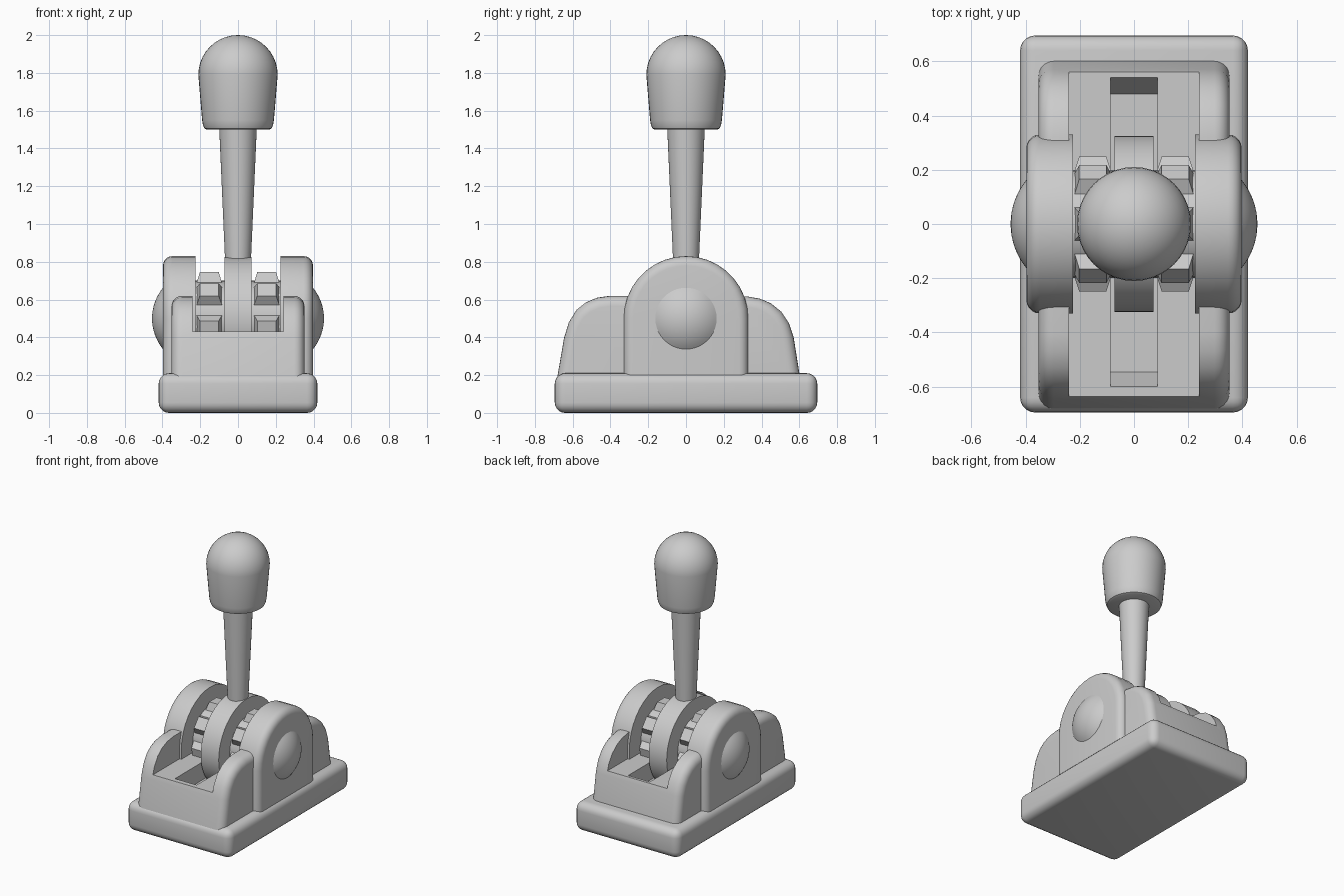
import bpy, bmesh
from math import pi, cos, sin, radians
from mathutils import Matrix

if "Cube" in bpy.data.objects:
    bpy.data.objects.remove(bpy.data.objects["Cube"])


def finish(name, bm, angle=40):
    bmesh.ops.recalc_face_normals(bm, faces=bm.faces)
    me = bpy.data.meshes.new(name)
    bm.to_mesh(me)
    bm.free()
    ob = bpy.data.objects.new(name, me)
    bpy.context.collection.objects.link(ob)
    smooth(ob, angle)
    return ob


def smooth(ob, angle=40):
    bpy.ops.object.select_all(action='DESELECT')
    ob.select_set(True)
    bpy.context.view_layer.objects.active = ob
    bpy.ops.object.shade_smooth_by_angle(angle=radians(angle))


def apply(ob, kind, **settings):
    mod = ob.modifiers.new(kind, kind)
    for key, value in settings.items():
        setattr(mod, key, value)
    bpy.context.view_layer.objects.active = ob
    bpy.ops.object.modifier_apply(modifier=mod.name)


def prism(name, profile, x0, x1, bevel=0, sides=()):
    """Extrude a (y, z) profile along x, rounding the rims listed in sides."""
    bm = bmesh.new()
    face = bm.faces.new([bm.verts.new((x0, y, z)) for y, z in profile])
    new = bmesh.ops.extrude_face_region(bm, geom=[face])['geom']
    bmesh.ops.translate(bm, vec=(x1 - x0, 0, 0),
                        verts=[v for v in new if isinstance(v, bmesh.types.BMVert)])
    low = min(z for _, z in profile) + 1e-4
    rim = [e for e in bm.edges
           if any(all(abs(v.co.x - s) < 1e-4 for v in e.verts) for s in sides)
           and not all(v.co.z < low for v in e.verts)]
    if rim:
        bmesh.ops.bevel(bm, geom=rim, offset=bevel, segments=5, profile=0.5, affect='EDGES')
    return finish(name, bm)


def lathe(name, profile, matrix=Matrix(), steps=40):
    """Spin an (r, h) profile about z; ends are capped or meet the axis."""
    bm = bmesh.new()
    vs = [bm.verts.new((r, 0, h)) for r, h in profile]
    es = [bm.edges.new(p) for p in zip(vs, vs[1:])]
    bmesh.ops.spin(bm, geom=vs + es, cent=(0, 0, 0), axis=(0, 0, 1),
                   angle=2 * pi, steps=steps, use_duplicate=False)
    bmesh.ops.remove_doubles(bm, verts=bm.verts, dist=1e-4)
    bmesh.ops.transform(bm, matrix=matrix, verts=bm.verts)
    return finish(name, bm)


AXLE = Matrix.Translation((0, 0, 0.5)) @ Matrix.Rotation(pi / 2, 4, 'Y')

# Rounded base slab
bm = bmesh.new()
bmesh.ops.create_cube(bm, size=1, matrix=Matrix.Translation((0, 0, 0.105))
                      @ Matrix.Diagonal((0.84, 1.39, 0.21, 1)))
bmesh.ops.bevel(bm, geom=bm.edges[:], offset=0.055, segments=5, profile=0.5, affect='EDGES')
finish("base", bm)

# Housing with open channel and lever slot
body = prism("housing", [(-0.683, 0.18), (-0.645, 0.4), (-0.62, 0.48), (-0.58, 0.545),
                         (-0.53, 0.585), (-0.47, 0.61), (-0.4, 0.62), (0.32, 0.617),
                         (0.39, 0.605), (0.45, 0.58), (0.505, 0.535), (0.545, 0.475),
                         (0.57, 0.4), (0.605, 0.18)],
             -0.352, 0.352, 0.055, (-0.352, 0.352))
channel = prism("channel_cutter", [(-1, 0.43), (1, 0.43), (1, 1), (-1, 1)], -0.24, 0.24)
slot = prism("slot_cutter", [(-0.6, 0.43), (-0.545, 0.3), (0.48, 0.3), (0.54, 0.43),
                             (0.54, 0.7), (-0.6, 0.7)], -0.087, 0.087)
for cutter in (channel, slot):
    apply(body, 'BOOLEAN', object=cutter, operation='DIFFERENCE', solver='EXACT')
    bpy.data.objects.remove(cutter)
smooth(body)

# Arched side cheeks
arch = [(0.33 * cos(pi * i / 18), 0.5 + 0.33 * sin(pi * i / 18)) for i in range(19)]
cheeks = prism("side_cheeks", [(0.33, 0.18)] + arch + [(-0.33, 0.18)],
               0.225, 0.397, 0.05, (0.397,))
apply(cheeks, 'MIRROR')
smooth(cheeks)

# Domed pivot caps
R, a = 0.257, 0.70
dome = [(R * sin(a * i / 8), 0.455 - R + R * cos(a * i / 8)) for i in range(9)]
caps = lathe("pivot_caps", dome + [(0.165, 0.38), (0, 0.38)], AXLE)
apply(caps, 'MIRROR')
smooth(caps)

# Lever disc and axle drum
lathe("lever_disc", [(0, -0.072), (0.325, -0.072), (0.325, 0.072), (0, 0.072)], AXLE, 48)
lathe("axle_drum", [(0, -0.23), (0.2, -0.23), (0.2, 0.23), (0, 0.23)], AXLE, 28)

# Seven tapered teeth around the drum on each side
bm = bmesh.new()
for k in range(7):
    turn = Matrix.Translation((0, 0, 0.5)) @ Matrix.Rotation(2 * pi * k / 7, 4, 'X')
    tooth = bmesh.ops.create_cube(bm, size=2)['verts']
    for v in tooth:
        outer = v.co.z > 0
        v.co.x = 0.152 + v.co.x * (0.05 if outer else 0.068)
        v.co.y *= 0.042 if outer else 0.062
        v.co.z = 0.245 if outer else 0.185
    bmesh.ops.transform(bm, matrix=turn, verts=tooth)
teeth = finish("drum_teeth", bm, 20)
apply(teeth, 'MIRROR')

# Lever stick and rounded knob
lathe("lever_stick", [(0, 0.75), (0.066, 0.75), (0.1, 1.52), (0, 1.52)])
top = [(0.21 * cos(pi * i / 20), 1.79 + 0.21 * sin(pi * i / 20)) for i in range(10)]
lathe("knob", [(0, 1.5), (0.165, 1.5), (0.178, 1.506), (0.186, 1.525), (0.19, 1.55)]
      + top + [(0, 2.0)])
